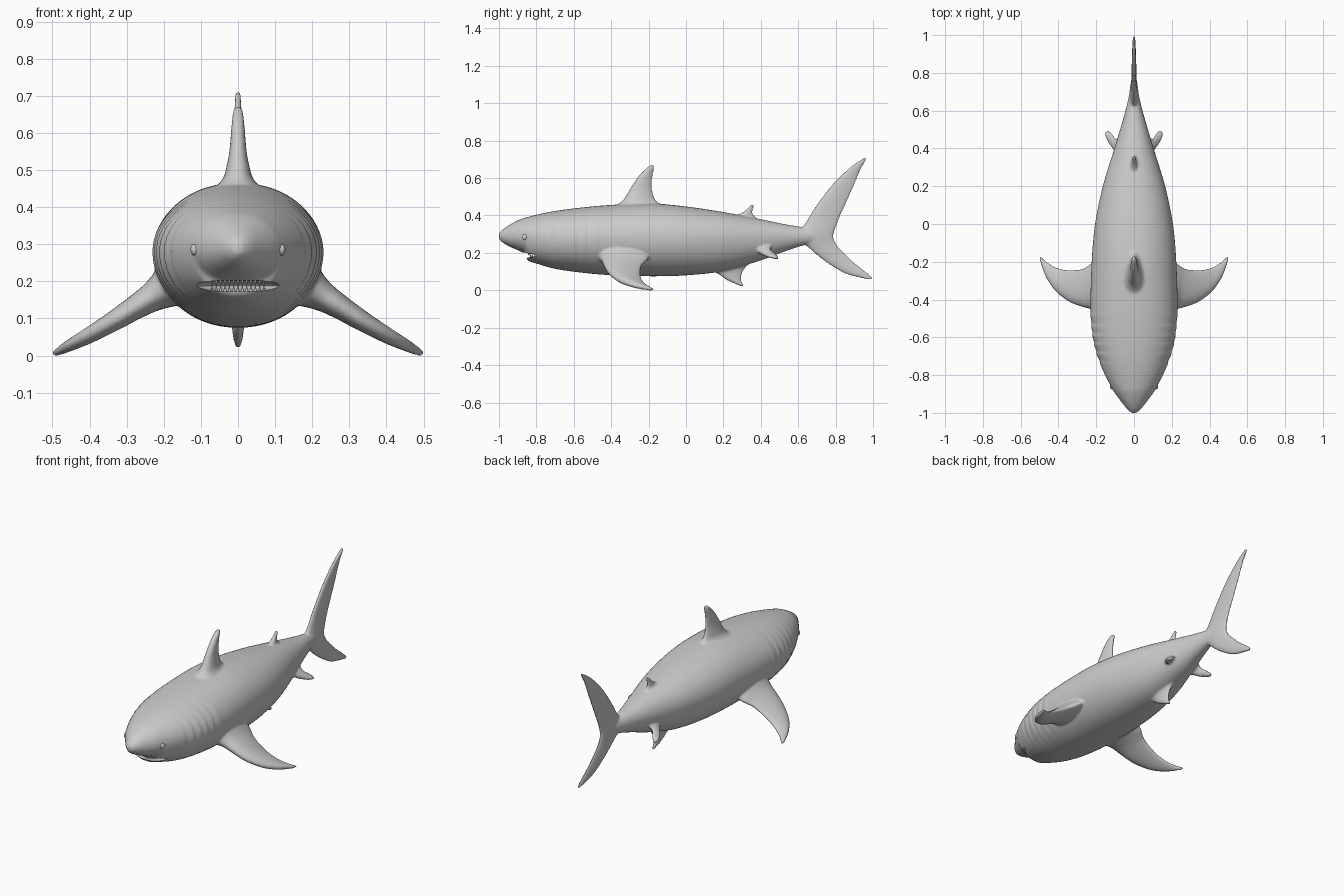
import bpy, bmesh, math
from mathutils import Vector, Matrix

if "Cube" in bpy.data.objects:
    bpy.data.objects.remove(bpy.data.objects["Cube"])


def smooth_rows(rows, n):
    """Catmull-Rom interpolation of rows of numbers."""
    out = []
    for i in range(len(rows) - 1):
        a, b = rows[max(i - 1, 0)], rows[i]
        c, d = rows[i + 1], rows[min(i + 2, len(rows) - 1)]
        for k in range(n):
            t = k / n
            out.append([0.5 * (2*q + (r - p)*t + (2*p - 5*q + 4*r - s)*t*t
                               + (3*q - p - 3*r + s)*t**3)
                        for p, q, r, s in zip(a, b, c, d)])
    out.append(list(rows[-1]))
    return out


def loft(bm, rings):
    """Skin closed rings and cap both ends."""
    vs = [[bm.verts.new(p) for p in ring] for ring in rings]
    n = len(vs[0])
    for a, b in zip(vs, vs[1:]):
        for i in range(n):
            bm.faces.new((a[i], a[(i + 1) % n], b[(i + 1) % n], b[i]))
    bm.faces.new(vs[0])
    bm.faces.new(vs[-1][::-1])


def fin(bm, rows, normal):
    """rows: leading point, trailing point, half thickness."""
    nrm, rings = Vector(normal).normalized(), []
    for r in smooth_rows(rows, 6):
        le, te, h = Vector(r[:3]), Vector(r[3:6]), r[6]
        ring = []
        for k in range(24):
            a = 2 * math.pi * k / 24
            u = (1 - math.cos(a)) / 2
            ring.append(le.lerp(te, u) + nrm * h * math.sin(a) * (1.2 - 0.55 * u))
        rings.append(ring)
    loft(bm, rings)


def flat_fin(bm, rows):
    """Fin in the centre plane: y, z leading, y, z trailing, half thickness."""
    fin(bm, [(0, a, b, 0, c, d, h) for a, b, c, d, h in rows], (1, 0, 0))


def make(name, bm):
    bmesh.ops.recalc_face_normals(bm, faces=bm.faces[:])
    me = bpy.data.meshes.new(name)
    bm.to_mesh(me)
    bm.free()
    ob = bpy.data.objects.new(name, me)
    bpy.context.collection.objects.link(ob)
    return ob


# Body: y, top, bottom, widest height, half width
profile = [(-1.0, .305, .275, .29, .012), (-.98, .325, .255, .29, .036),
           (-.94, .352, .232, .29, .068), (-.89, .378, .21, .29, .105),
           (-.86, .388, .192, .29, .122), (-.845, .392, .16, .29, .130),
           (-.79, .406, .14, .285, .158), (-.7, .424, .115, .28, .194),
           (-.58, .44, .097, .28, .222), (-.42, .455, .082, .28, .230),
           (-.2, .465, .075, .28, .224), (0, .448, .08, .28, .206),
           (.2, .418, .103, .28, .165), (.4, .38, .16, .28, .104),
           (.52, .355, .205, .285, .068), (.62, .338, .238, .287, .040),
           (.7, .325, .255, .29, .022), (.75, .30, .28, .29, .008)]
bm = bmesh.new()
rings = []
for y, top, bot, mid, w in smooth_rows(profile, 14):
    ring = []
    for k in range(64):
        a = 2 * math.pi * k / 64
        c, s = math.cos(a), math.sin(a)
        # gill ridges on the flanks
        g = 0
        if -.73 < y < -.48:
            g = .009 * (((y + .73) / .05) % 1 - .6) * max(0, abs(c) - .25)
        x = math.copysign(abs(c) ** .94, c) * (w + g)
        ring.append((x, y, mid + (top - mid if s > 0 else mid - bot) * s))
    rings.append(ring)
loft(bm, rings)

# Dorsal fin
flat_fin(bm, [(-.41, .43, -.07, .43, .09), (-.345, .475, -.15, .47, .045),
              (-.315, .515, -.173, .505, .032), (-.292, .555, -.182, .55, .024),
              (-.25, .615, -.18, .605, .019), (-.21, .655, -.172, .645, .015),
              (-.185, .672, -.168, .668, .009)])
# Rear dorsal fin
flat_fin(bm, [(.23, .385, .40, .37, .03), (.29, .41, .362, .40, .016),
              (.32, .43, .355, .42, .012), (.342, .452, .362, .447, .009),
              (.352, .458, .362, .456, .006)])
# Anal fin
flat_fin(bm, [(.11, .125, .35, .155, .035), (.175, .085, .31, .11, .02),
              (.21, .06, .297, .075, .016), (.25, .04, .297, .05, .013),
              (.285, .025, .308, .03, .009), (.30, .02, .308, .022, .006)])
# Tail fin, lower tip to upper tip
flat_fin(bm, [(.985, .056, 1.0, .062, .006), (.94, .065, .975, .088, .009),
              (.85, .09, .91, .14, .012), (.75, .15, .84, .205, .014),
              (.67, .215, .80, .255, .018), (.60, .29, .79, .295, .026),
              (.645, .37, .81, .36, .018), (.70, .46, .845, .44, .014),
              (.79, .575, .89, .54, .012), (.88, .66, .932, .64, .010),
              (.94, .70, .96, .692, .009), (.957, .712, .966, .71, .006)])
for s in (-1, 1):
    # Pectoral fins
    rows = [(.15, -.50, .21, .15, -.18, .21, .08), (.22, -.455, .165, .22, -.205, .165, .046),
            (.27, -.44, .134, .27, -.235, .134, .035), (.34, -.413, .09, .34, -.243, .09, .028),
            (.41, -.36, .05, .405, -.232, .052, .022), (.46, -.29, .024, .455, -.205, .026, .016),
            (.488, -.22, .009, .486, -.178, .01, .011), (.50, -.185, .004, .498, -.17, .004, .006)]
    fin(bm, [(s*a, b, c, s*d, e, f, h) for a, b, c, d, e, f, h in rows], (s*.5, 0, .87))
    # Pelvic fins
    rows = [(.06, .34, .235, .06, .47, .25, .026), (.105, .395, .197, .098, .452, .222, .018),
            (.135, .435, .18, .115, .475, .20, .014), (.15, .47, .172, .13, .493, .182, .011),
            (.148, .488, .17, .138, .496, .172, .007)]
    fin(bm, [(s*a, b, c, s*d, e, f, h) for a, b, c, d, e, f, h in rows], (s*.6, -.3, .75))
body = make("shark_body", bm)

# Mouth cutter
bm = bmesh.new()
bmesh.ops.create_uvsphere(bm, u_segments=32, v_segments=16, radius=1,
                          matrix=Matrix.Translation((0, -.84, .188)) @ Matrix.Diagonal((.118, .1, .016, 1)))
cutter = make("mouth_cutter", bm)
cutter.hide_render = True
cutter.hide_set(True)

# Fuse body and fins, soften the joins, carve the mouth
m = body.modifiers.new("fuse", 'REMESH')
m.mode, m.voxel_size = 'VOXEL', .006
m = body.modifiers.new("soften", 'SMOOTH')
m.factor, m.iterations = .5, 5
m = body.modifiers.new("mouth", 'BOOLEAN')
m.operation, m.object, m.solver = 'DIFFERENCE', cutter, 'EXACT'
dg = bpy.context.evaluated_depsgraph_get()
body_mesh = bpy.data.meshes.new_from_object(body.evaluated_get(dg))
body.modifiers.clear()
body.data = body_mesh
bpy.data.objects.remove(cutter)

# Eyes
bm = bmesh.new()
for s in (-1, 1):
    bmesh.ops.create_uvsphere(bm, u_segments=20, v_segments=12, radius=1,
                              matrix=Matrix.Translation((s*.116, -.86, .285)) @ Matrix.Diagonal((.012, .016, .016, 1)))
eyes = make("eyes", bm)

# Teeth along both jaws
bm = bmesh.new()
for up in (0, 1):
    for i in range(13):
        t = (i - 6) / 6
        pos = Matrix.Translation((.07*t, -.832 + .045*t*t - .01*up, .196 if up else .18))
        bmesh.ops.create_cone(bm, cap_ends=True, segments=8, radius1=.005, radius2=.0005, depth=.018,
                              matrix=pos @ Matrix.Rotation(math.pi * up, 4, 'X'))
teeth = make("teeth", bm)

for ob in (body, eyes, teeth):
    bpy.ops.object.select_all(action='DESELECT')
    ob.select_set(True)
    bpy.context.view_layer.objects.active = ob
    bpy.ops.object.shade_smooth_by_angle(angle=math.radians(45))
